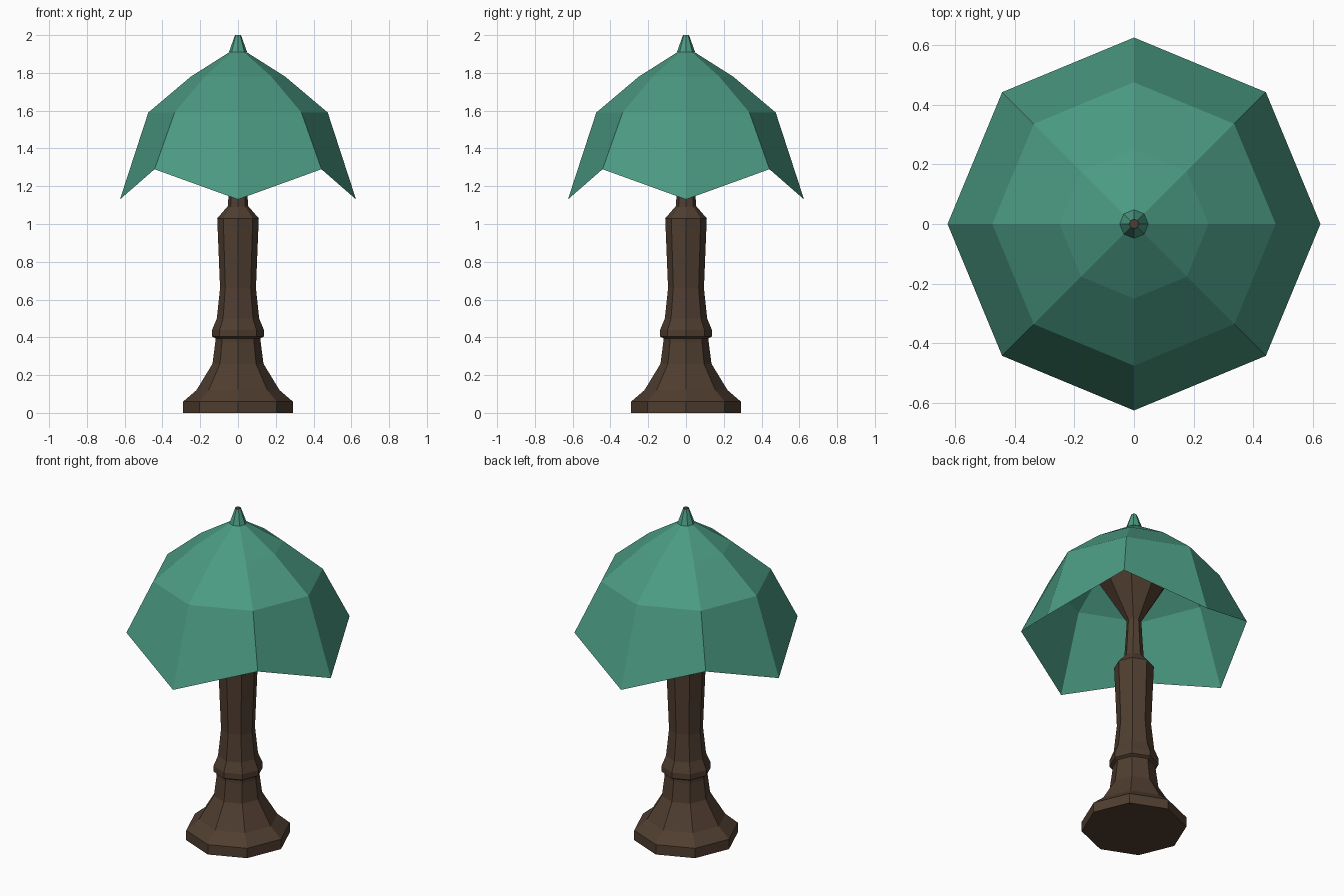
import bpy, bmesh, math

if "Cube" in bpy.data.objects:
    bpy.data.objects.remove(bpy.data.objects["Cube"])


def material(name, rgb):
    m = bpy.data.materials.new(name)
    m.diffuse_color = (*rgb, 1.0)
    m.use_nodes = True
    m.node_tree.nodes["Principled BSDF"].inputs["Base Color"].default_value = m.diffuse_color
    return m


bronze = material("dark bronze", (0.080, 0.048, 0.030))
green = material("green glass", (0.070, 0.325, 0.225))

SIDES = 8


def lathe(name, profile, mat, cap_bottom=False, cap_top=False):
    """Eight-sided turned part. Profile rows: radius, height[, height at diagonals]."""
    bm = bmesh.new()
    rings = []
    for row in profile:
        r, heights = row[0], (row[1], row[-1])
        rings.append([bm.verts.new((r * math.cos(i * math.tau / SIDES),
                                    r * math.sin(i * math.tau / SIDES),
                                    heights[i % 2])) for i in range(SIDES)])
    for low, high in zip(rings, rings[1:]):
        for i in range(SIDES):
            j = (i + 1) % SIDES
            bm.faces.new((low[i], low[j], high[j], high[i]))
    if cap_bottom:
        bm.faces.new(rings[0][::-1])
    if cap_top:
        bm.faces.new(rings[-1])
    mesh = bpy.data.meshes.new(name)
    bm.to_mesh(mesh)
    bm.free()
    mesh.materials.append(mat)
    obj = bpy.data.objects.new(name, mesh)
    bpy.context.collection.objects.link(obj)
    return obj


# Foot, collar and column
lathe("lamp_base", [
    (0.29, 0.0), (0.29, 0.06), (0.22, 0.12), (0.135, 0.26), (0.12, 0.375),
    (0.12, 0.395), (0.137, 0.405), (0.137, 0.44), (0.112, 0.50),
    (0.095, 0.66), (0.11, 1.03), (0.058, 1.09)], bronze, cap_bottom=True, cap_top=True)

# Neck flaring out to carry the shade
lathe("shade_support", [
    (0.055, 1.085), (0.05, 1.15), (0.04, 1.32), (0.29, 1.73)], bronze, cap_bottom=True)

# Shade with zigzag rim: points low on the axes, high on the diagonals
lathe("shade", [
    (0.625, 1.13, 1.29), (0.475, 1.59), (0.25, 1.78), (0.045, 1.91)], green)

# Finial with bronze tip
lathe("finial", [(0.048, 1.91), (0.017, 1.997)], green, cap_bottom=True)
lathe("finial_tip", [(0.017, 1.997), (0.016, 2.0)], bronze, cap_top=True)
